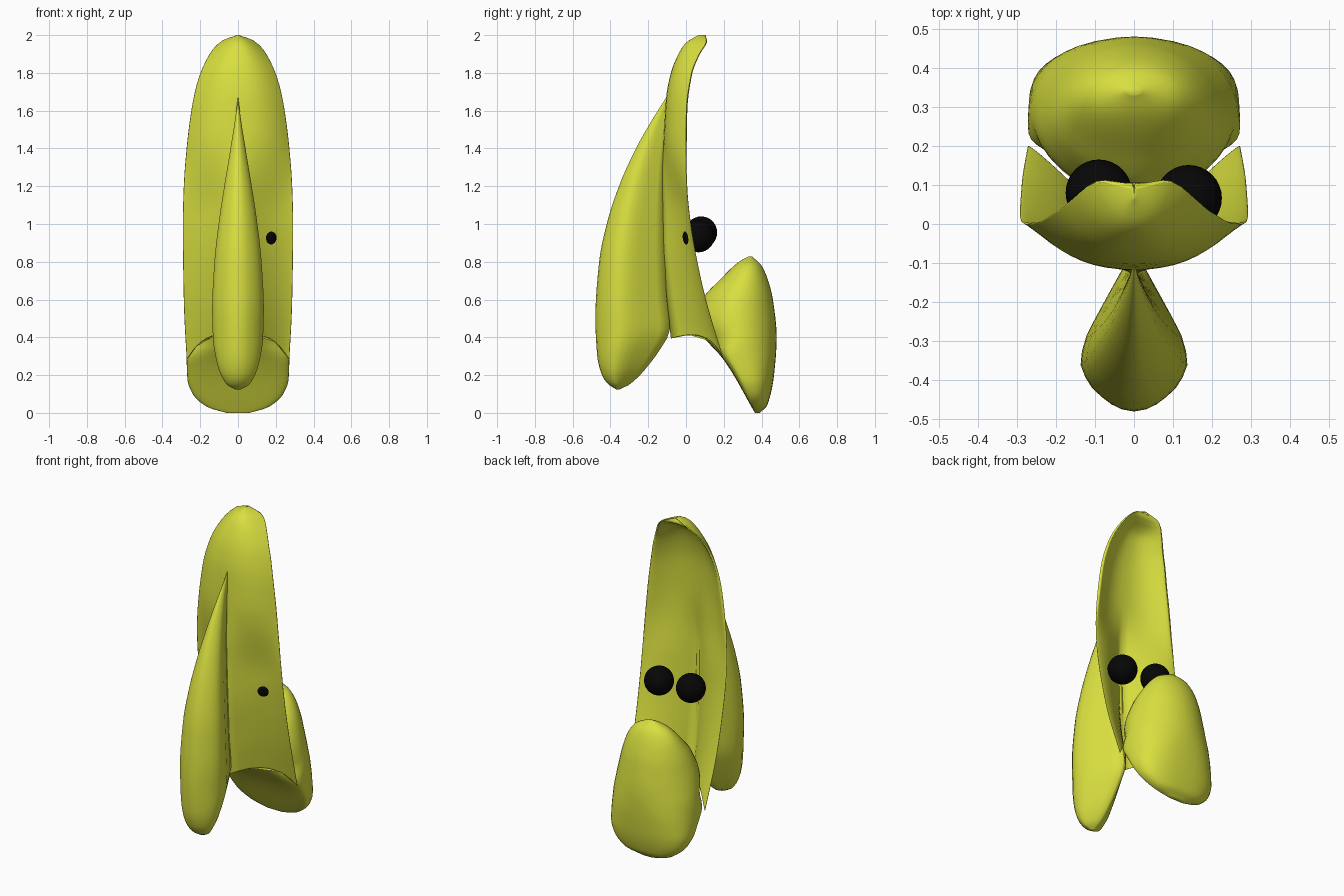
import bpy, bmesh, math

if "Cube" in bpy.data.objects:
    bpy.data.objects.remove(bpy.data.objects["Cube"])


def material(name, rgb):
    m = bpy.data.materials.new(name)
    m.diffuse_color = (*rgb, 1)
    m.use_nodes = True
    m.node_tree.nodes["Principled BSDF"].inputs["Base Color"].default_value = m.diffuse_color
    return m


YELLOW = material("yellow green", (0.69, 0.74, 0.05))
BLACK = material("black", (0.002, 0.002, 0.002))


def curve(pts, z):
    """Smooth (Hermite) lookup through (z, value) points with rising z."""
    if z <= pts[0][0]:
        return pts[0][1]
    if z >= pts[-1][0]:
        return pts[-1][1]

    def slope(i):
        if i in (0, len(pts) - 1):
            a, b = (pts[0], pts[1]) if i == 0 else (pts[-2], pts[-1])
            return (b[1] - a[1]) / (b[0] - a[0])
        l = (pts[i][1] - pts[i-1][1]) / (pts[i][0] - pts[i-1][0])
        r = (pts[i+1][1] - pts[i][1]) / (pts[i+1][0] - pts[i][0])
        return 0 if l * r <= 0 else 2 * l * r / (l + r)

    i = max(k for k in range(len(pts) - 1) if pts[k][0] <= z)
    h = pts[i+1][0] - pts[i][0]
    t = (z - pts[i][0]) / h
    return ((2*t**3 - 3*t**2 + 1) * pts[i][1] + (t**3 - 2*t**2 + t) * h * slope(i)
            + (3*t**2 - 2*t**3) * pts[i+1][1] + (t**3 - t**2) * h * slope(i+1))


def step(lo, hi, v):
    u = min(1, max(0, (v - lo) / (hi - lo)))
    return u * u * (3 - 2 * u)


def heights(lo, hi, n):
    return [lo + (hi - lo) * (1 - math.cos(math.pi * k / n)) / 2 for k in range(n + 1)]


def loft(name, rings):
    bm = bmesh.new()
    rows = [[bm.verts.new(p) for p in ring] for ring in rings]
    n = len(rows[0])
    for a, b in zip(rows, rows[1:]):
        for i in range(n):
            j = (i + 1) % n
            bm.faces.new((a[i], a[j], b[j], b[i]))
    bm.faces.new(rows[0][::-1])
    bm.faces.new(rows[-1])
    bmesh.ops.remove_doubles(bm, verts=bm.verts, dist=1e-5)
    bmesh.ops.recalc_face_normals(bm, faces=bm.faces)
    for f in bm.faces:
        f.smooth = True
    me = bpy.data.meshes.new(name)
    bm.to_mesh(me)
    bm.free()
    me.materials.append(YELLOW)
    ob = bpy.data.objects.new(name, me)
    bpy.context.collection.objects.link(ob)
    return ob


# Tall cupped shell, open to the back
s_w = [(.25, .27), (.6, .287), (1, .292), (1.2, .287), (1.4, .272), (1.6, .247),
       (1.75, .215), (1.9, .15), (1.97, .085), (2, .005)]
s_mid = [(.43, -.08), (.65, -.11), (.9, -.13), (1.2, -.13), (1.4, -.12), (1.67, -.105),
         (1.8, -.08), (1.9, -.04), (1.96, .0), (2, .065)]
s_rim = [(.28, .2), (.62, .1), (.85, .05), (1, .025), (1.2, .005), (1.35, 0), (1.6, .003),
         (1.8, .03), (1.9, .07), (1.97, .108), (2, .09)]
N = 24
rings = []
for z in heights(.43, 2, 48):
    up = step(1.05, 1.5, z)
    tip = step(1.9, 1.98, z)
    outer, inner = [], []
    for k in range(N + 1):
        t = math.sin(math.pi / 2 * (2 * k / N - 1))
        a = abs(t)
        low = max(0, (.65 - z) / .22)
        zz = z - low * (.15 * a**3 + .035 * (1 - a)**3)
        mid, rim = curve(s_mid, z), curve(s_rim, zz)
        f = (1 - up) * (1 - (1 - a)**1.6) + up * a**2.5
        x, y = t * curve(s_w, zz), mid + (rim - mid) * f
        edge = math.sqrt(max(0, 1 - a**4))
        thin = y + (.004 + .03 * up) * edge
        outer.append((x, y, zz))
        inner.append((x * (1 - .04 * up), thin + (max(rim, thin) - thin) * tip, zz))
    rings.append(outer + inner[::-1])
loft("tall_shell", rings)

# Narrow front petal, teardrop in section
f_out = [(.125, -.37), (.15, -.41), (.2, -.445), (.3, -.47), (.5, -.48), (.8, -.46), (1, -.42),
         (1.2, -.355), (1.4, -.265), (1.55, -.18), (1.67, -.105)]
f_in = [(.125, -.35), (.15, -.3), (.25, -.2), (.38, -.11), (.43, -.085), (.65, -.105),
        (1.2, -.12), (1.67, -.095)]
f_w = [(.125, .015), (.15, .06), (.25, .108), (.4, .133), (.55, .137), (.8, .125), (1, .103),
       (1.2, .073), (1.4, .04), (1.55, .016), (1.67, .001)]
tear = [(0, 0), (.1, .62), (.2, .87), (.32, 1), (.45, .94), (.6, .74), (.8, .42), (1, .1)]
rings = []
for z in heights(.125, 1.67, 40):
    o, i, w = curve(f_out, z), curve(f_in, z), curve(f_w, z)
    us = [(k / 12)**1.7 for k in range(13)]
    half = [(w * (curve(tear, u) if u > .1 else .62 * math.sqrt(u / .1)), o + (i - o) * u, z)
            for u in us]
    rings.append(half + [(-x, y, q) for x, y, q in half[:0:-1]])
loft("front_petal", rings)

# Broad back petal, folded over and down
b_out = [(0, .39), (.04, .43), (.2, .466), (.4, .48), (.6, .46), (.7, .435), (.78, .4), (.828, .35)]
b_in = [(0, .365), (.28, .2), (.39, .1), (.43, .06), (.5, .05), (.62, .1), (.7, .175),
        (.8, .28), (.828, .33)]
b_w = [(0, .06), (.03, .16), (.1, .24), (.18, .268), (.3, .272), (.45, .255), (.6, .218),
       (.7, .175), (.78, .115), (.828, .02)]
rings = []
for z in heights(0, .828, 40):
    o, i, w = curve(b_out, z), curve(b_in, z), curve(b_w, z)
    high = step(.27, .42, z)           # flat underside low down, tapered neck higher up
    c = i + (o - i) * (.22 + .28 * high)
    ring = []
    for k in range(40):
        a = 2 * math.pi * k / 40
        ca, sa = math.cos(a), math.sin(a)
        px = .8 + .2 * high if sa > 0 else .5 + .9 * high * (1 - step(.55, .8, z)) + .5 * step(.55, .8, z)
        py = .8 + .2 * high if sa > 0 else .5 + .5 * high
        x = w * math.copysign(abs(ca)**px, ca)
        y = c + ((o - c) if sa > 0 else (c - i)) * math.copysign(abs(sa)**py, sa)
        ring.append((x, y, z))
    rings.append(ring)
loft("back_petal", rings)

# Two round eyes
for name, loc in (("left_eye", (-.09, .08, .955)), ("right_eye", (.14, .066, .935))):
    bpy.ops.mesh.primitive_uv_sphere_add(segments=32, ring_count=16, radius=.085, location=loc)
    eye = bpy.context.object
    eye.name = name
    eye.data.materials.append(BLACK)
    bpy.ops.object.shade_smooth()
